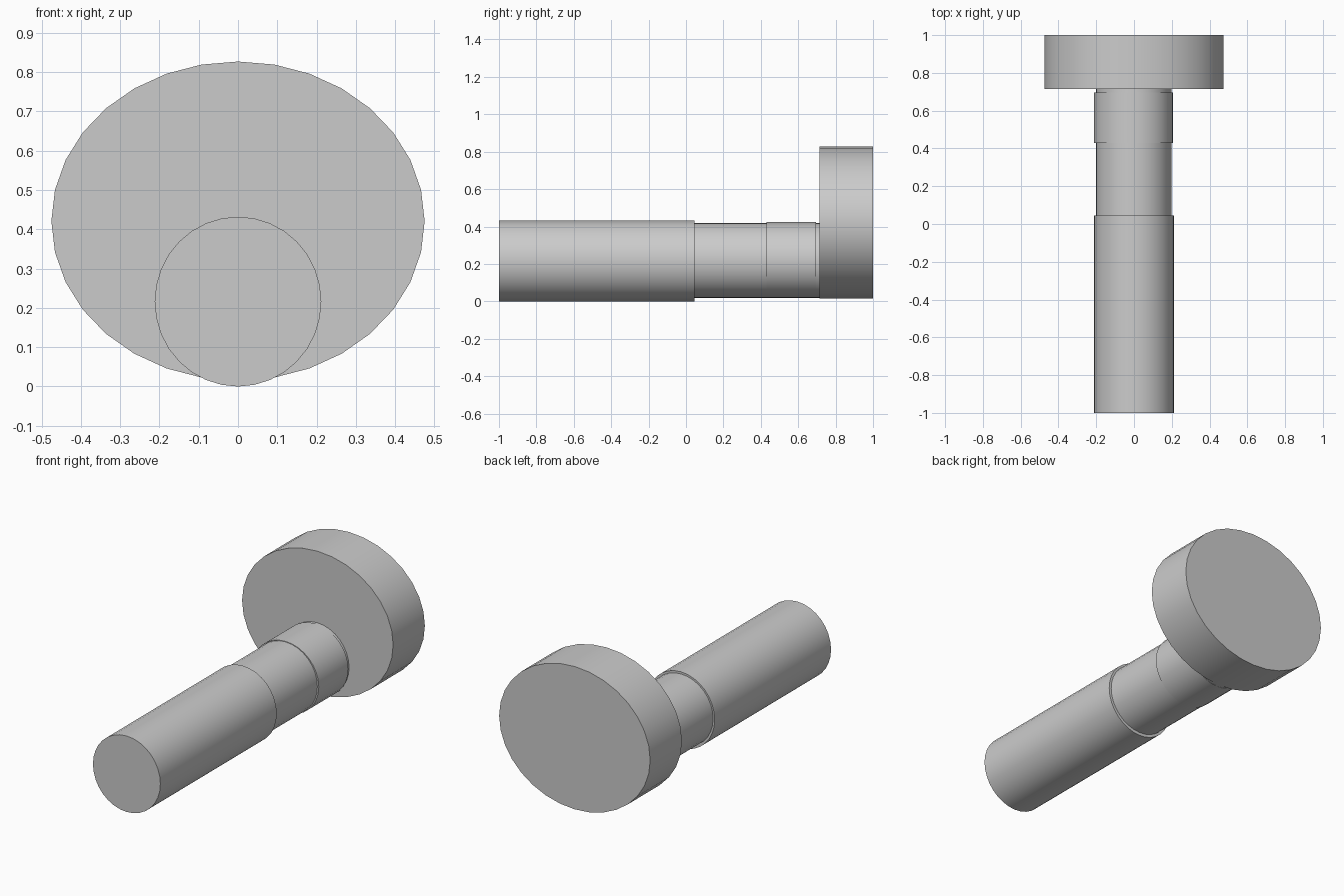
import bpy
import math
from mathutils import Matrix

cube = bpy.data.objects.get("Cube")
if cube:
    bpy.data.objects.remove(cube, do_unlink=True)

GREY = (0.6, 0.6, 0.6, 1.0)
mat = bpy.data.materials.new("plain grey")
mat.use_nodes = True
mat.diffuse_color = GREY
mat.node_tree.nodes["Principled BSDF"].inputs["Base Color"].default_value = GREY


def rod(name, y0, y1, rx, rz, z, x=0.0):
    """Elliptical cylinder lying along y, from y0 to y1."""
    bpy.ops.mesh.primitive_cylinder_add(vertices=32, radius=1, depth=1)
    obj = bpy.context.object
    obj.name = name
    obj.data.transform(Matrix.Translation((x, (y0 + y1) / 2, z))
                       @ Matrix.Diagonal((rx, y1 - y0, rz, 1))
                       @ Matrix.Rotation(math.pi / 2, 4, "X"))
    obj.data.materials.append(mat)
    bpy.ops.object.shade_smooth_by_angle(angle=math.radians(30))
    return obj


# Wide disc at the back, then the stepped shaft towards the front
rod("head", 0.715, 1.0, 0.475, 0.406, 0.421)
rod("neck", 0.04, 0.72, 0.2, 0.201, 0.219, -0.002)
rod("collar", 0.43, 0.695, 0.209, 0.203, 0.22, -0.002)
rod("handle", -1.0, 0.045, 0.212, 0.216, 0.216)
